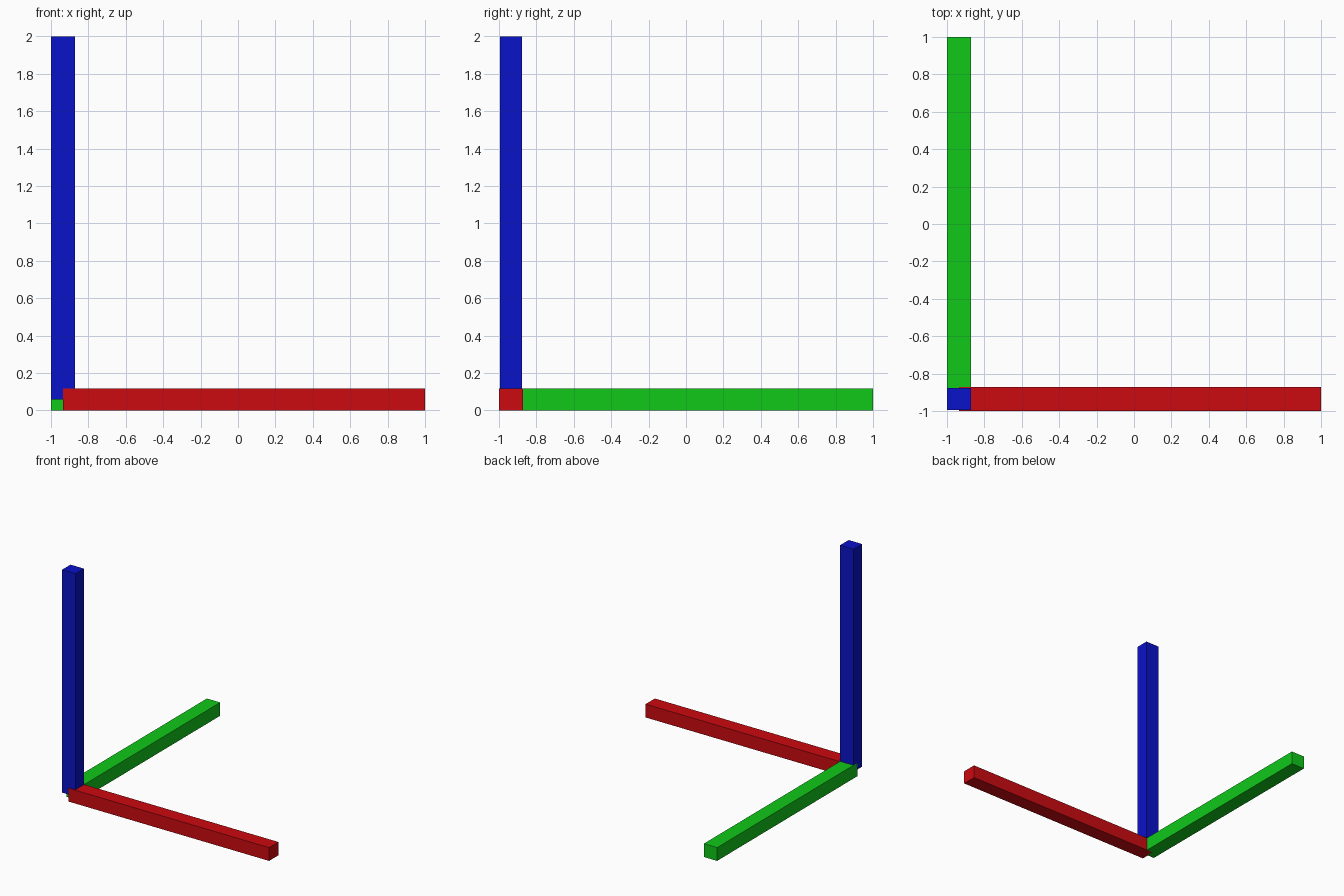
import bpy

if "Cube" in bpy.data.objects:
    bpy.data.objects.remove(bpy.data.objects["Cube"])

# shared origin where the three bar axes meet
ORIGIN = (-0.936, -0.936, 0.058)
WIDE, THIN = 0.064, 0.058  # half widths of the bars


def bar(name, lo, hi, color):
    bpy.ops.mesh.primitive_cube_add(size=1)
    ob = bpy.context.object
    ob.name = name
    ob.location = [(a + b) / 2 for a, b in zip(lo, hi)]
    ob.scale = [b - a for a, b in zip(lo, hi)]
    bpy.ops.object.transform_apply(location=False, rotation=False, scale=True)
    mat = bpy.data.materials.new(name + "_paint")
    mat.diffuse_color = (*color, 1)
    mat.use_nodes = True
    mat.node_tree.nodes["Principled BSDF"].inputs["Base Color"].default_value = mat.diffuse_color
    ob.data.materials.append(mat)


# each bar starts at the origin and runs along one axis
specs = [
    ("x_bar", 0, 1.0, (0, WIDE, THIN), (0.6, 0.003, 0.005)),
    ("y_bar", 1, 1.0, (WIDE, 0, THIN), (0.005, 0.58, 0.01)),
    ("z_bar", 2, 2.0, (WIDE, THIN, 0), (0.003, 0.006, 0.58)),
]
for name, axis, end, half, color in specs:
    lo = [o - h for o, h in zip(ORIGIN, half)]
    hi = [o + h for o, h in zip(ORIGIN, half)]
    hi[axis] = end
    bar(name, lo, hi, color)
